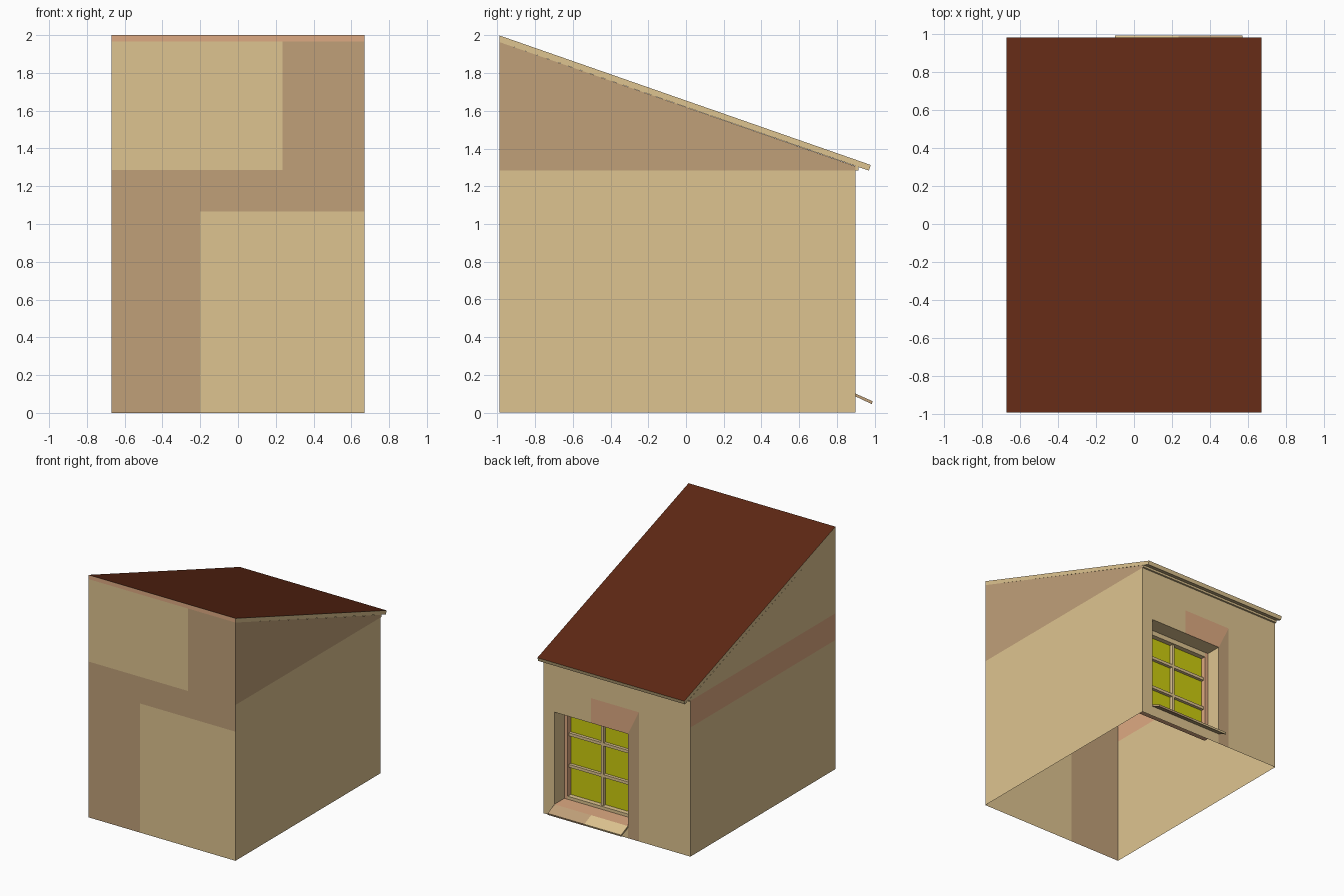
import bpy
from mathutils import Vector

if "Cube" in bpy.data.objects:
    bpy.data.objects.remove(bpy.data.objects["Cube"])


def lin(c):
    return c / 12.92 if c <= 0.04045 else ((c + 0.055) / 1.055) ** 2.4


def material(name, rgb):
    m = bpy.data.materials.new(name)
    m.diffuse_color = (*[lin(v / 255) for v in rgb], 1)
    m.use_nodes = True
    m.node_tree.nodes["Principled BSDF"].inputs["Base Color"].default_value = m.diffuse_color
    return m


MATS = [material(n, c) for n, c in (
    ("beige", (222, 196, 144)), ("tan", (192, 160, 121)), ("orange", (222, 170, 130)),
    ("roof_brown", (94, 40, 20)), ("glass_yellow", (205, 205, 14)))]
BEIGE, TAN, ORANGE, BROWN, GLASS = range(5)


def build(name, polys):
    """polys: (points, outward direction, material index)"""
    verts, faces = [], []
    for pts, out, _ in polys:
        pts = [Vector(p) for p in pts]
        n = (pts[1] - pts[0]).cross(pts[2] - pts[1])
        if n.dot(Vector(out)) < 0:
            pts.reverse()
        faces.append(range(len(verts), len(verts) + len(pts)))
        verts += pts
    me = bpy.data.meshes.new(name)
    me.from_pydata(verts, [], [list(f) for f in faces])
    for m in MATS:
        me.materials.append(m)
    for face, p in zip(me.polygons, polys):
        face.material_index = p[2]
    ob = bpy.data.objects.new(name, me)
    bpy.context.collection.objects.link(ob)
    return ob


def rect(a0, a1, b0, b1):
    return [(a0, b0), (a1, b0), (a1, b1), (a0, b1)]


def on_y(y, pts):
    return [(a, y, b) for a, b in pts]


def on_x(x, pts):
    return [(x, a, b) for a, b in pts]


def prism(name, profile, x0, x1, mats, end_mat=BEIGE):
    """Extrude a y-z profile along x; one material per profile edge."""
    k = len(profile)
    cy, cz = (sum(p[i] for p in profile) / k for i in (0, 1))
    polys = [(on_x(x, profile), (d, 0, 0), end_mat) for x, d in ((x0, -1), (x1, 1))]
    for i in range(k):
        (a, b), (c, d) = profile[i], profile[(i + 1) % k]
        polys.append(([(x0, a, b), (x1, a, b), (x1, c, d), (x0, c, d)],
                      (0, (a + c) / 2 - cy, (b + d) / 2 - cz), mats[i]))
    return build(name, polys)


def box(name, x0, x1, y0, y1, z0, z1, mat):
    return prism(name, rect(y0, y1, z0, z1), x0, x1, [mat] * 4, mat)


W, YF, YB = 0.67, -0.99, 0.9            # half width, front and back wall
ZF, ZB = 1.965, 1.306                   # wall tops under the roof
X0, X1, Z0, Z1 = -0.10, 0.57, 0.10, 0.86  # window opening
YW, XM = 0.77, 0.235                    # window plane and mullion centre
LOW, HIGH = 1.065, 1.285                # paint band


def under(z):
    """y where the roof underside reaches height z"""
    return YF + (ZF - z) / (ZF - ZB) * (YB - YF)


# front wall with painted patches
F = (0, -1, 0)
build("front_wall", [(on_y(YF, rect(*r)), F, m) for r, m in (
    ((-W, XM, HIGH, ZF), BEIGE), ((XM, W, HIGH, ZF), TAN), ((-W, W, LOW, HIGH), TAN),
    ((-W, -0.2, 0, LOW), TAN), ((-0.2, W, 0, LOW), BEIGE))])

# side walls
gable = [(YF, HIGH), (YB, HIGH), (YB, ZB), (YF, ZF)]
build("right_wall", [(on_x(W, rect(YF, YB, 0, HIGH)), (1, 0, 0), BEIGE),
                     (on_x(W, gable), (1, 0, 0), TAN)])
build("left_wall", [(on_x(-W, rect(YF, YB, 0, LOW)), (-1, 0, 0), BEIGE),
                    (on_x(-W, rect(YF, YB, LOW, HIGH)), (-1, 0, 0), ORANGE),
                    (on_x(-W, gable), (-1, 0, 0), BEIGE)])

# back wall around the window opening
back = [(rect(-W, W, LOW, ZB), BEIGE), (rect(-W, -0.2, 0, LOW), BEIGE),
        ([(-0.2, 0), (X0, 0), (X0, Z1), (-0.2, LOW)], TAN),
        ([(-0.2, LOW), (X0, Z1), (XM, Z1), (XM, LOW)], ORANGE),
        (rect(XM, W, Z1, LOW), BEIGE), (rect(X1, W, 0, Z1), BEIGE),
        (rect(X0, X1, 0, Z0), BEIGE)]
build("back_wall", [(on_y(YB, p), (0, 1, 0), m) for p, m in back])

# window reveal
yi = YW - 0.04
build("window_reveal", [
    (on_x(X0, rect(yi, YB, Z0, Z1)), (1, 0, 0), BEIGE),
    (on_x(X1, rect(yi, YB, Z0, Z1)), (-1, 0, 0), BEIGE),
    ([(X0, yi, Z1), (X1, yi, Z1), (X1, YB, Z1), (X0, YB, Z1)], (0, 0, -1), BEIGE),
    ([(X0, yi, Z0), (X1, yi, Z0), (X1, YB, Z0), (X0, YB, Z0)], (0, 0, 1), ORANGE)])

# glass, frame and glazing bars
build("glass", [(on_y(yi, rect(X0, X1, Z0, Z1)), (0, 1, 0), GLASS)])
box("frame_left", X0, X0 + 0.03, yi, YW, Z0, Z1, ORANGE)
box("frame_right", X1 - 0.03, X1, yi, YW, Z0, Z1, ORANGE)
box("frame_top", X0 + 0.03, X1 - 0.03, yi, YW, Z1 - 0.04, Z1, BEIGE)
box("frame_bottom", X0 + 0.03, X1 - 0.03, yi, YW, Z0, Z0 + 0.025, BEIGE)
box("mullion", XM - 0.012, XM + 0.012, yi, YW - 0.015, Z0, Z1, BEIGE)
for i, z in enumerate((0.37, 0.63)):
    box(f"glazing_bar_{i + 1}", X0 + 0.03, X1 - 0.03, yi, YW - 0.015, z - 0.012, z + 0.012, BEIGE)

# sloping sill in two colours
sill = [(YB, 0.085), (0.985, 0.045), (0.99, 0.06), (YB, Z0)]
prism("sill_light", sill, X0, XM, [BEIGE] * 4)
prism("sill_dark", sill, XM, X1, [TAN] * 4, TAN)

# eave trim and roof slab
box("eave_trim", -W, W, YB, 0.915, HIGH, 1.31, BEIGE)
prism("roof", [(YF, ZF), (0.97, 1.283), (0.98, 1.313), (YF, 2.0)], -W, W,
      [BEIGE, BEIGE, BROWN, ORANGE])
